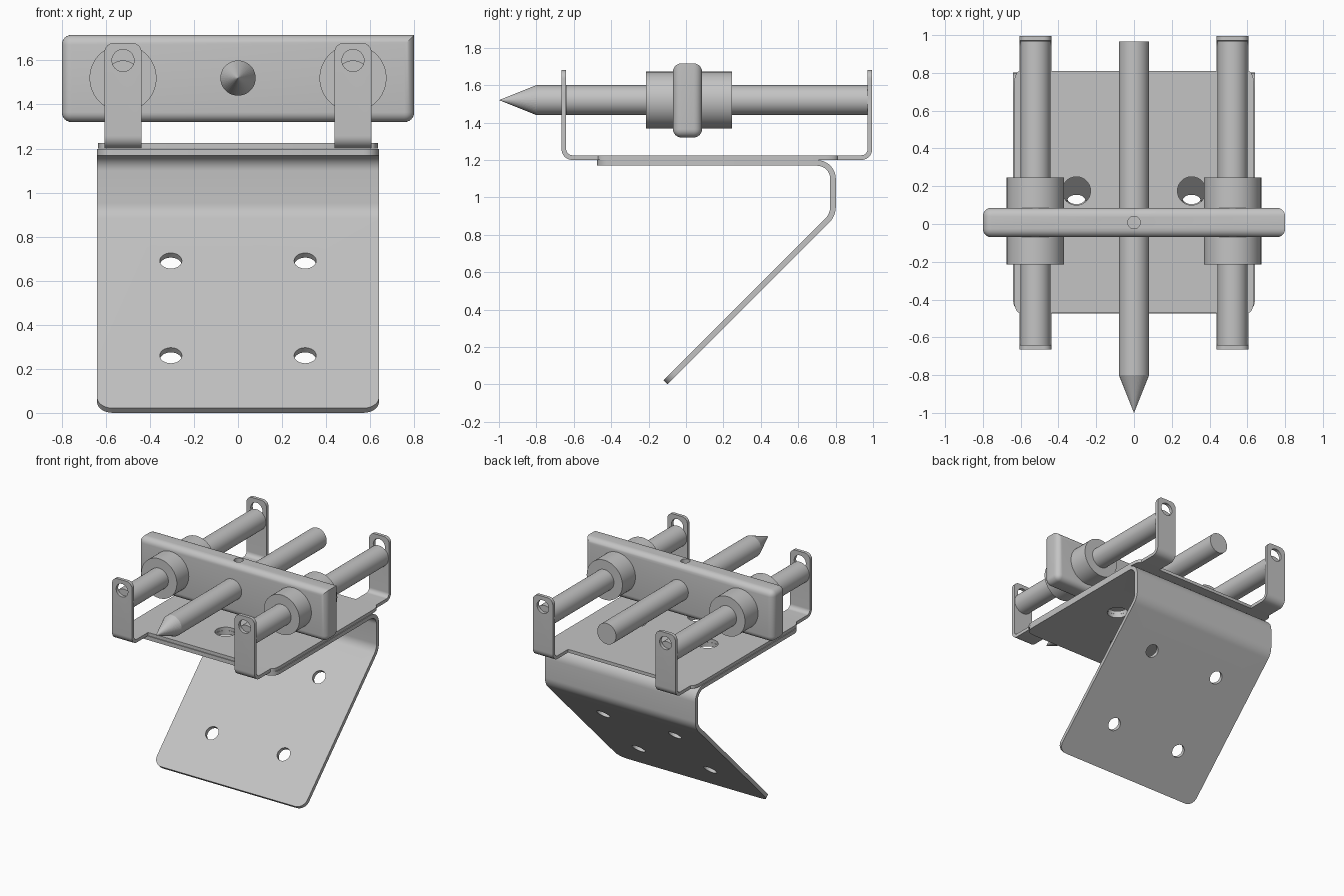
import bpy, bmesh, math
from mathutils import Vector, Matrix

cube = bpy.data.objects.get("Cube")
if cube:
    bpy.data.objects.remove(cube, do_unlink=True)

GREY = (0.55, 0.55, 0.55, 1)
metal = bpy.data.materials.new("grey metal")
metal.use_nodes = True
metal.diffuse_color = GREY
metal.node_tree.nodes["Principled BSDF"].inputs["Base Color"].default_value = GREY

ROD_X, ROD_Z = 0.522, 1.52
ALONG_Y = Matrix.Rotation(math.radians(90), 4, 'X')


def finish(name, bm, angle=30):
    """Turn a bmesh into a named, shaded object."""
    bmesh.ops.recalc_face_normals(bm, faces=bm.faces[:])
    mesh = bpy.data.meshes.new(name)
    bm.to_mesh(mesh)
    bm.free()
    mesh.materials.append(metal)
    ob = bpy.data.objects.new(name, mesh)
    bpy.context.collection.objects.link(ob)
    smooth(ob, angle)
    return ob


def smooth(ob, angle=30):
    bpy.ops.object.select_all(action='DESELECT')
    ob.select_set(True)
    bpy.context.view_layer.objects.active = ob
    bpy.ops.object.shade_smooth_by_angle(angle=math.radians(angle))


def cylinder(name, centre, radius, length, rot=Matrix()):
    bm = bmesh.new()
    bmesh.ops.create_cone(bm, cap_ends=True, segments=48, radius1=radius, radius2=radius,
                          depth=length, matrix=Matrix.Translation(centre) @ rot)
    return finish(name, bm)


def rod(name, x, y0, y1, radius):
    return cylinder(name, (x, (y0 + y1) / 2, ROD_Z), radius, y1 - y0, ALONG_Y)


def cut(ob, cutters):
    """Subtract the cutters from an object and discard them."""
    for c in cutters:
        mod = ob.modifiers.new("hole", 'BOOLEAN')
        mod.operation, mod.solver, mod.object = 'DIFFERENCE', 'EXACT', c
    deps = bpy.context.evaluated_depsgraph_get()
    mesh = bpy.data.meshes.new_from_object(ob.evaluated_get(deps))
    ob.modifiers.clear()
    ob.data = mesh
    for c in cutters:
        bpy.data.objects.remove(c, do_unlink=True)
    smooth(ob)


def rounded_path(points, radii, steps=10):
    """Polyline in (y, z) with its inner corners replaced by arcs."""
    pts = [Vector(p) for p in points]
    out = [pts[0]]
    for a, b, c, r in zip(pts, pts[1:], pts[2:], radii):
        u, v = (a - b).normalized(), (c - b).normalized()
        half = u.angle(v) / 2
        centre = b + (u + v).normalized() * (r / math.sin(half))
        reach = r / math.tan(half)
        start = (b + u * reach - centre).normalized()
        end = (b + v * reach - centre).normalized()
        out += [centre + start.slerp(end, i / steps) * r for i in range(steps + 1)]
    return out + [pts[-1]]


def bent_sheet(name, path, x0, x1, thick, corner, round_ends):
    """Sheet metal following a path, with rounded free corners."""
    bm = bmesh.new()
    rows = []
    for i, p in enumerate(path):
        t = (path[min(i + 1, len(path) - 1)] - path[max(i - 1, 0)]).normalized()
        n = Vector((-t.y, t.x)) * thick / 2
        rows.append([bm.verts.new((x, *q)) for x, q in
                     ((x0, p + n), (x1, p + n), (x1, p - n), (x0, p - n))])
    for r, s in zip(rows, rows[1:]):
        for k in range(4):
            m = (k + 1) % 4
            bm.faces.new((r[k], r[m], s[m], s[k]))
    for end in (rows[0], rows[-1]):
        bm.faces.new(end)
    edges = [bm.edges.get((rows[e][a], rows[e][b]))
             for e in round_ends for a, b in ((0, 3), (1, 2))]
    bmesh.ops.bevel(bm, geom=edges, offset=corner, segments=8, profile=0.5,
                    affect='EDGES')
    return finish(name, bm)


# Folded mounting plate: flat top, rounded fold, sloping leg with holes
path = rounded_path([(-0.475, 1.184), (0.786, 1.184), (0.786, 0.906), (-0.109, 0.011)],
                    [0.085, 0.11])
mount = bent_sheet("mounting_plate", path, -0.64, 0.64, 0.03, 0.07, (0, -1))
slope = Matrix.Rotation(math.radians(45), 4, 'X')
cutters = [cylinder("cutter", (sx * 0.305, z - 0.12, z), 0.05, 0.2, slope)
           for sx in (-1, 1) for z in (0.68, 0.25)]
plate_holes = [(-0.305, 0.175), (0.305, 0.175), (0, -0.15)]


def plate_cutters():
    return [cylinder("cutter", (x, y, 1.2), 0.075, 0.2) for x, y in plate_holes]


cut(mount, cutters + plate_cutters())

# Carriage base: flat plate with eased corners
bm = bmesh.new()
outline = []
for sx, sy in ((1, 1), (-1, 1), (-1, -1), (1, -1)):
    corner = []
    for i in range(7):
        a = math.radians(15 * i)
        edge = 0.81 if sy > 0 else 0.47
        corner.append(bm.verts.new((sx * (0.605 + 0.03 * math.cos(a)),
                                    sy * (edge - 0.07 + 0.07 * math.sin(a)), 1.2)))
    outline += corner if sx * sy > 0 else corner[::-1]
face = bm.faces.new(outline)
top = bmesh.ops.extrude_face_region(bm, geom=[face])
bmesh.ops.translate(bm, vec=(0, 0, 0.025),
                    verts=[g for g in top["geom"] if isinstance(g, bmesh.types.BMVert)])
cut(finish("base_plate", bm), plate_cutters())

for side, sx in (("left", 1), ("right", -1)):
    x = sx * ROD_X
    # Upturned tabs that hold the guide rods
    for end, y0, y1 in (("front", -0.47, -0.653), ("back", 0.81, 0.983)):
        path = rounded_path([(y0, 1.2125), (y1, 1.2125), (y1, 1.68)], [0.045])
        tab = bent_sheet(f"{end}_{side}_tab", path, x - 0.085, x + 0.085, 0.025, 0.045, (-1,))
        cut(tab, [cylinder("cutter", (x, y1, 1.6), 0.05, 0.2, ALONG_Y)])
    # Guide rod and its bushing
    rod(f"{side}_guide_rod", x, -0.64, 0.97, 0.08)
    rod(f"{side}_bushing", x, -0.215, 0.245, 0.152)

# Crossbar with rounded edges; the upper edge of its left end stays square
bm = bmesh.new()
bmesh.ops.create_cube(bm, size=1, matrix=Matrix.Translation((0, 0.008, 1.518))
                      @ Matrix.Diagonal((1.6, 0.156, 0.396, 1)))
soft = [e for e in bm.edges
        if not all(v.co.x > 0 and v.co.z > 1.6 for v in e.verts)]
bmesh.ops.bevel(bm, geom=soft, offset=0.045, segments=6, profile=0.5, affect='EDGES')
crossbar = finish("crossbar", bm)
cut(crossbar, [cylinder("cutter", (0, 0.008, 1.7), 0.033, 0.2)])

# Pointed centre rod, its point faceted
rod("centre_rod", 0, -0.8, 0.965, 0.08)
bm = bmesh.new()
bmesh.ops.create_cone(bm, cap_ends=True, segments=48, radius1=0.08, radius2=0, depth=0.2,
                      matrix=Matrix.Translation((0, -0.9, ROD_Z)) @ ALONG_Y)
bmesh.ops.remove_doubles(bm, verts=bm.verts[:], dist=0.0001)
finish("centre_rod_point", bm, angle=1)
